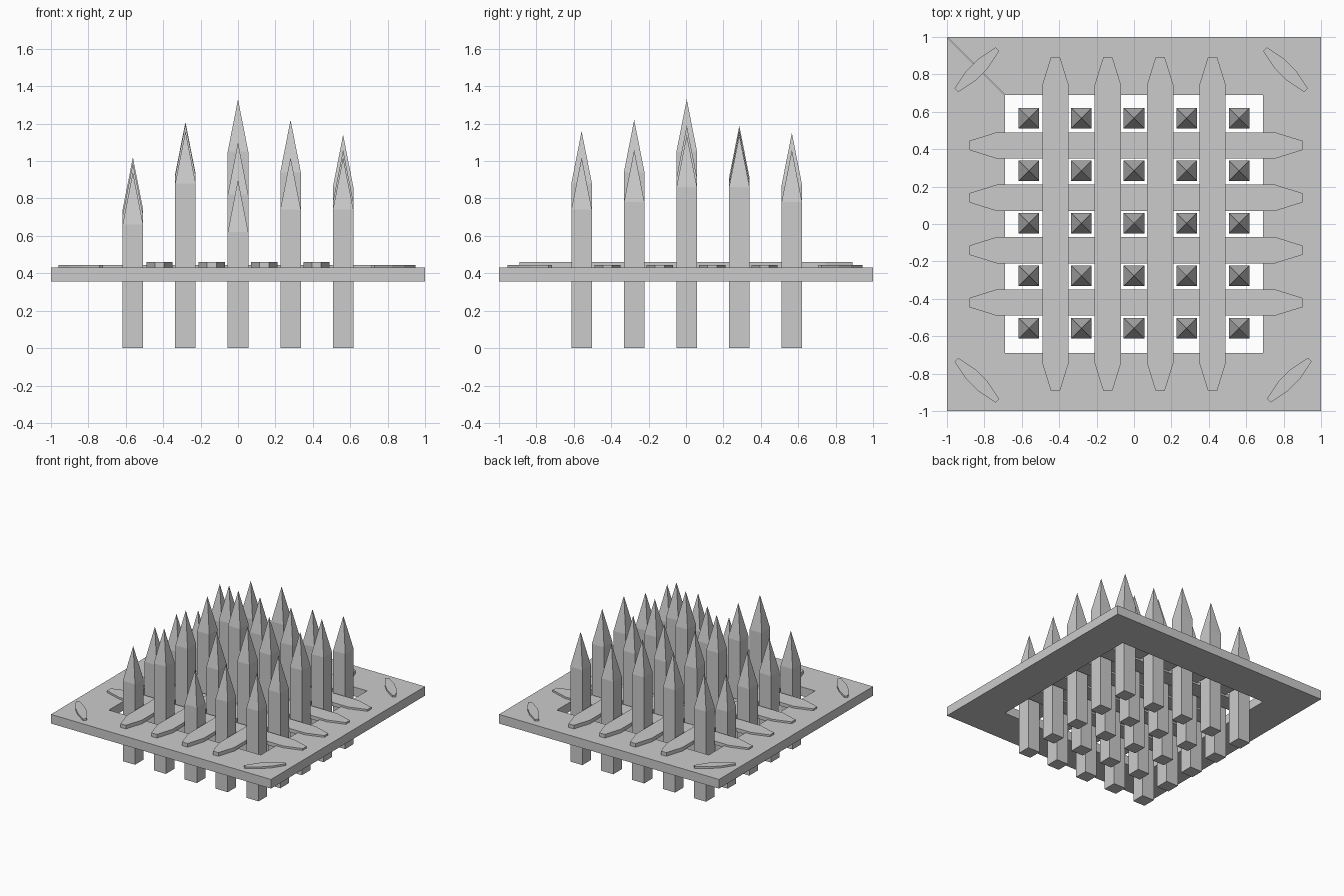
import bpy, bmesh
from mathutils import Matrix, Vector
from math import radians

if "Cube" in bpy.data.objects:
    bpy.data.objects.remove(bpy.data.objects["Cube"])


def make_object(name, bm):
    bmesh.ops.recalc_face_normals(bm, faces=bm.faces)
    mesh = bpy.data.meshes.new(name)
    bm.to_mesh(mesh)
    bm.free()
    obj = bpy.data.objects.new(name, mesh)
    bpy.context.collection.objects.link(obj)
    return obj


def plate(name, outline, z0, z1, angle=0, loc=(0, 0)):
    """Flat plate: an outline extruded upward, turned and moved."""
    bm = bmesh.new()
    face = bm.faces.new([bm.verts.new((x, y, z0)) for x, y in outline])
    ext = bmesh.ops.extrude_face_region(bm, geom=[face])
    top = [v for v in ext["geom"] if isinstance(v, bmesh.types.BMVert)]
    bmesh.ops.translate(bm, verts=top, vec=(0, 0, z1 - z0))
    move = Matrix.Translation((*loc, 0)) @ Matrix.Rotation(radians(angle), 4, 'Z')
    bm.transform(move)
    return make_object(name, bm)


def strap(half_len, shoulder, half_w, tip_w):
    """Bar outline along x with tapered, blunt ends."""
    return [(half_len, -tip_w), (half_len, tip_w), (shoulder, half_w),
            (-shoulder, half_w), (-half_len, tip_w), (-half_len, -tip_w),
            (-shoulder, -half_w), (shoulder, -half_w)]


def spike(name, x, y, height, half_w=0.055, point=0.28):
    """Square post with a pyramid point."""
    bm = bmesh.new()
    corners = [(-1, -1), (1, -1), (1, 1), (-1, 1)]
    face = bm.faces.new([bm.verts.new((x + a * half_w, y + b * half_w, 0)) for a, b in corners])
    ext = bmesh.ops.extrude_face_region(bm, geom=[face])
    top = [v for v in ext["geom"] if isinstance(v, bmesh.types.BMVert)]
    cap = [f for f in ext["geom"] if isinstance(f, bmesh.types.BMFace)][0]
    bmesh.ops.translate(bm, verts=top, vec=(0, 0, height - point))
    poke = bmesh.ops.poke(bm, faces=[cap])
    poke["verts"][0].co.z = height
    return make_object(name, bm)


# Mitred frame boards
for i in range(4):
    plate(f"frame_board_{i}", [(-1, -1), (1, -1), (0.69, -0.69), (-0.69, -0.69)],
          0.355, 0.43, 90 * i)

# Crossing straps, the lengthwise set lying over the crosswise set
for i, p in enumerate((-0.42, -0.14, 0.14, 0.42)):
    plate(f"cross_strap_{i}", strap(0.89, 0.745, 0.07, 0.025), 0.415, 0.445, 0, (0.01, p))
    plate(f"long_strap_{i}", strap(0.89, 0.745, 0.07, 0.025), 0.43, 0.46, 90, (p, 0))

# Small clamps across the mitre joints
for i, (x, y, angle) in enumerate([(-0.84, 0.825, 45), (0.81, 0.825, -45),
                                   (-0.84, -0.835, -45), (0.83, -0.835, 45)]):
    plate(f"corner_clamp_{i}", strap(0.155, 0.045, 0.036, 0.014), 0.415, 0.445, angle, (x, y))

# Spikes: one row of heights per column, from front to back
heights = [
    (0.94, 0.99, 0.99, 0.91, 1.02),
    (1.16, 1.20, 1.21, 1.19, 1.12),
    (0.90, 1.10, 1.33, 1.17, 1.15),
    (1.02, 1.22, 1.19, 1.16, 1.04),
    (1.02, 1.06, 1.14, 1.14, 1.06),
]
for i, column in enumerate(heights):
    for j, h in enumerate(column):
        spike(f"spike_{i}_{j}", (i - 2) * 0.281, (j - 2) * 0.281 + 0.004, h)
